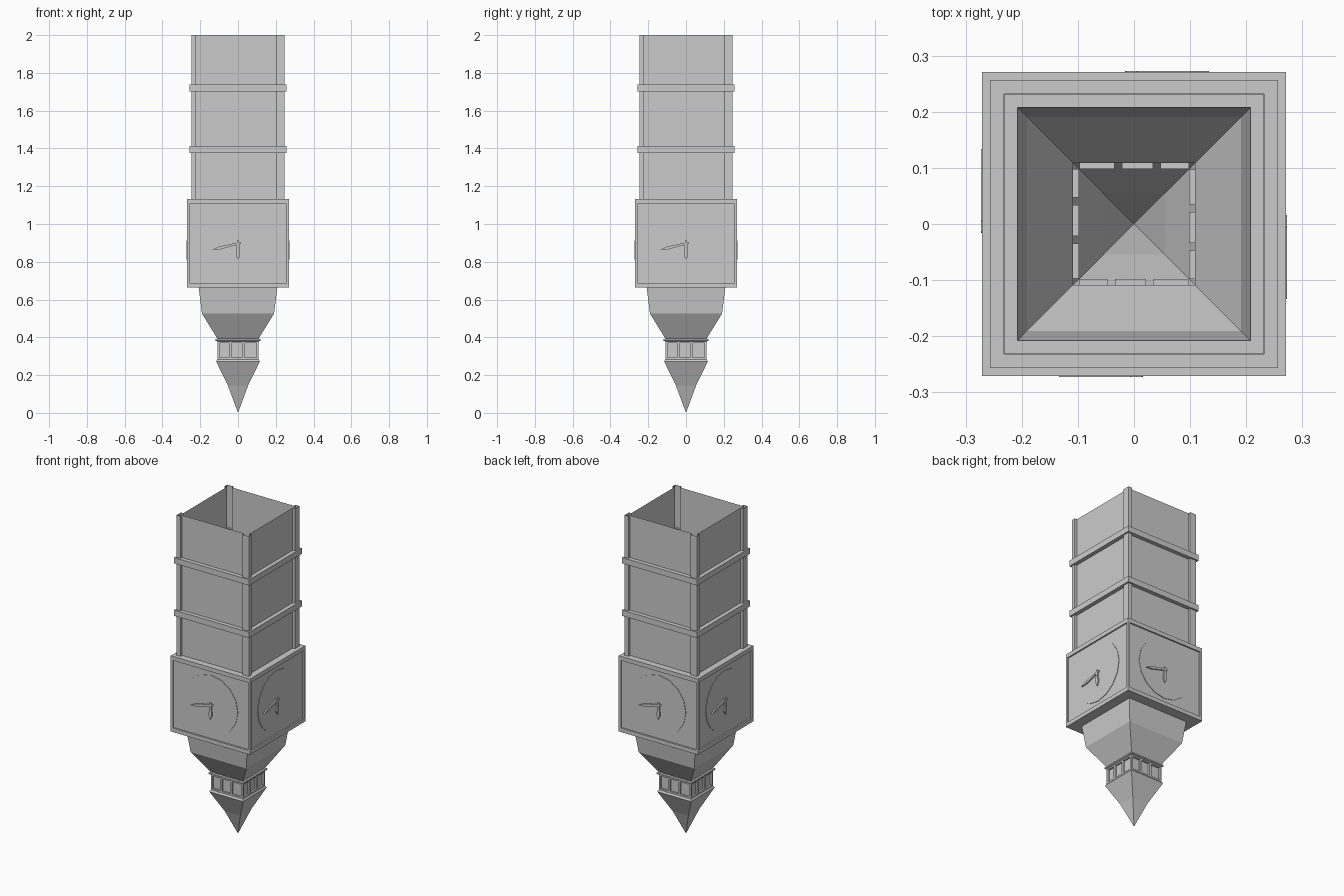
import bpy, bmesh, math
from mathutils import Matrix, Vector

if "Cube" in bpy.data.objects:
    bpy.data.objects.remove(bpy.data.objects["Cube"])


def finish(bm, name):
    bmesh.ops.remove_doubles(bm, verts=bm.verts, dist=1e-5)
    bmesh.ops.recalc_face_normals(bm, faces=bm.faces)
    me = bpy.data.meshes.new(name)
    bm.to_mesh(me)
    bm.free()
    ob = bpy.data.objects.new(name, me)
    bpy.context.collection.objects.link(ob)
    return ob


def turn(i, x, y, z):
    return Matrix.Rotation(i * math.pi / 2, 3, 'Z') @ Vector((x, y, z))


def loft(bm, profile):
    """Square sheet through (half width, z) levels."""
    for i in range(4):
        for (a, za), (b, zb) in zip(profile, profile[1:]):
            pts = [(-a, -a, za), (a, -a, za), (b, -b, zb), (-b, -b, zb)]
            if b == 0:
                pts.pop()
            bm.faces.new([bm.verts.new(turn(i, *p)) for p in pts])


def niches(bm, h, depth, spans, z0, z1, ledges=True):
    """Four walls with recessed panels over the given x spans."""
    d = h - depth
    line = [(-h, -h)]
    for a, b in spans:
        line += [(a, -h), (a, -d), (b, -d), (b, -h)]
    line.append((h, -h))
    for i in range(4):
        def face(pts):
            bm.faces.new([bm.verts.new(turn(i, *p)) for p in pts])
        for p, q in zip(line, line[1:]):
            face([(*p, z0), (*q, z0), (*q, z1), (*p, z1)])
        if ledges:
            for a, b in spans:
                for z in (z0, z1):
                    face([(a, -h, z), (b, -h, z), (b, -d, z), (a, -d, z)])


# Hollow shaft with recessed panels between corner posts
bm = bmesh.new()
niches(bm, 0.247, 0.016, [(-0.222, 0.204)], 1.13, 2.0, False)
finish(bm, "shaft")

# Bands around the shaft
for n, z in enumerate((1.377, 1.702)):
    bm = bmesh.new()
    loft(bm, [(0.232, z), (0.257, z), (0.257, z + 0.036), (0.232, z + 0.036)])
    finish(bm, f"shaft_band_{n + 1}")

# Clock storey with framed panels
bm = bmesh.new()
loft(bm, [(0.231, 1.132), (0.271, 1.132), (0.271, 1.106)])
niches(bm, 0.271, 0.009, [(-0.257, 0.257)], 0.688, 1.106)
loft(bm, [(0.271, 0.688), (0.271, 0.663), (0.208, 0.663)])
finish(bm, "clock_storey")

# Roof and cornice
bm = bmesh.new()
loft(bm, [(0.208, 0.663), (0.191, 0.526), (0.109, 0.393),
          (0.118, 0.39), (0.118, 0.382), (0.109, 0.378)])
finish(bm, "roof")

# Lantern with three recessed openings per side
bm = bmesh.new()
loft(bm, [(0.109, 0.378), (0.109, 0.37)])
niches(bm, 0.109, 0.011, [(-0.098, -0.047), (-0.034, 0.021), (0.035, 0.097)],
       0.293, 0.37)
loft(bm, [(0.109, 0.293), (0.109, 0.283)])
finish(bm, "lantern")

# Spire
bm = bmesh.new()
loft(bm, [(0.109, 0.283), (0.116, 0.273), (0.054, 0.146), (0, 0)])
finish(bm, "spire")


def plate(name, pts, y0, y1):
    """Flat outline on each clock side, extruded outwards."""
    bm = bmesh.new()
    for i in range(4):
        f = bm.faces.new([bm.verts.new(turn(i, x, -y0, z + 0.897)) for x, z in pts])
        ext = bmesh.ops.extrude_face_region(bm, geom=[f])
        vs = [g for g in ext["geom"] if isinstance(g, bmesh.types.BMVert)]
        bmesh.ops.translate(bm, verts=vs, vec=turn(i, 0, y0 - y1, 0))
    finish(bm, name)


# Clock faces and hands
ring = [(0.184 * math.sin(k * math.pi / 8), 0.184 * math.cos(k * math.pi / 8))
        for k in range(16)]
plate("clock_faces", ring, 0.261, 0.265)


def hand(name, length, angle, wide):
    c, s = math.cos(angle), math.sin(angle)
    shape = [(-0.015, -0.005), (length * 0.75, -wide), (length, 0),
             (length * 0.75, wide), (-0.015, 0.005)]
    plate(name, [(u * c - v * s, u * s + v * c) for u, v in shape], 0.264, 0.273)


hand("minute_hands", 0.138, math.radians(194), 0.008)
hand("hour_hands", 0.086, math.radians(270), 0.011)
